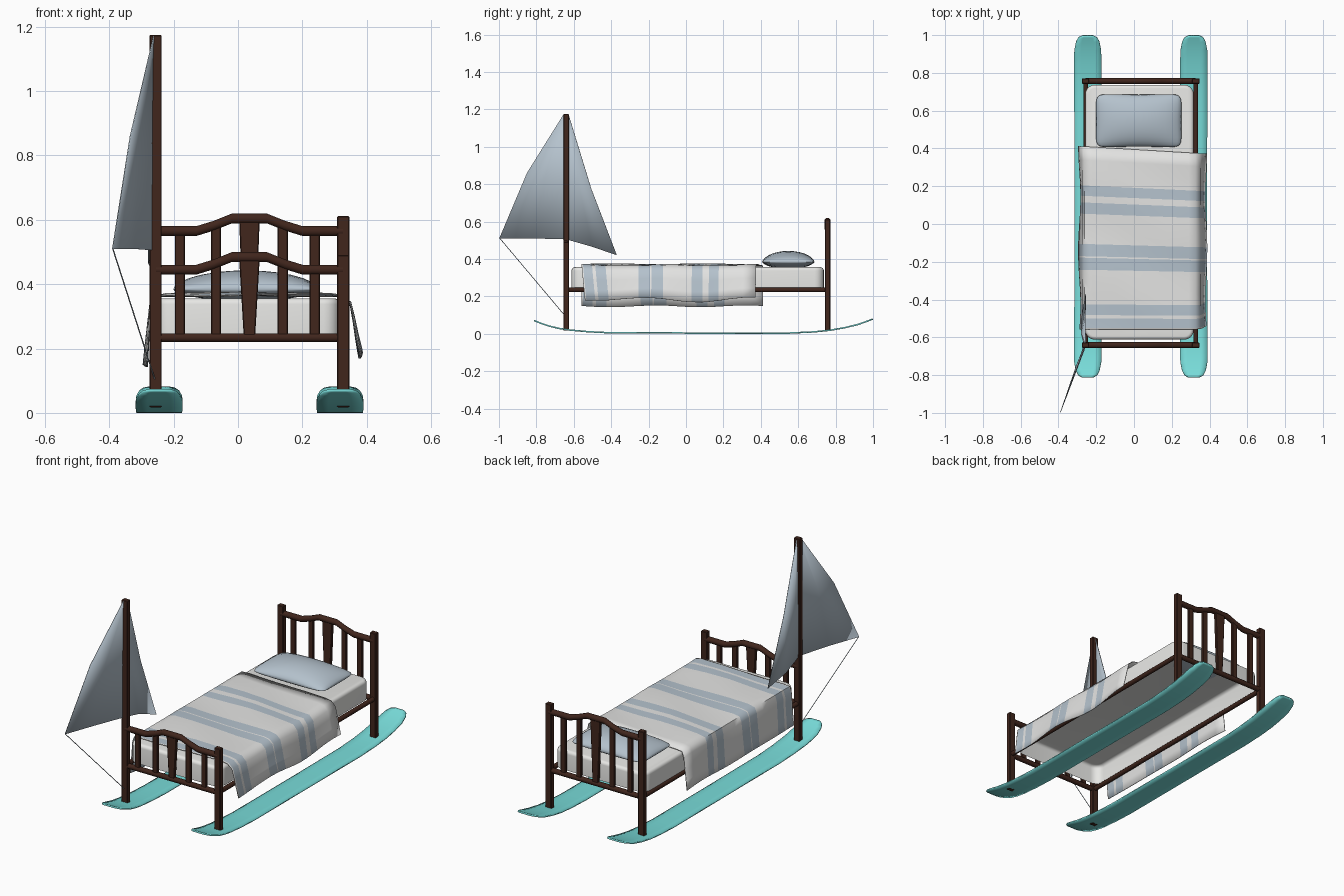
import bpy, bmesh, math
from mathutils import Vector

if "Cube" in bpy.data.objects:
    bpy.data.objects.remove(bpy.data.objects["Cube"])


def material(name, rgb):
    m = bpy.data.materials.new(name)
    m.diffuse_color = (*rgb, 1)
    m.use_nodes = True
    m.node_tree.nodes["Principled BSDF"].inputs["Base Color"].default_value = m.diffuse_color
    return m


WOOD = material("dark wood", (0.052, 0.019, 0.012))
TEAL = material("teal", (0.19, 0.72, 0.70))
BLUE = material("grey blue", (0.46, 0.54, 0.61))
CREAM = material("blanket white", (0.77, 0.77, 0.76))
WHITE = material("mattress white", (0.80, 0.80, 0.78))


def finish(name, bm, mats, smooth=None, merge=False):
    if merge:
        bmesh.ops.remove_doubles(bm, verts=bm.verts, dist=0.0005)
    bmesh.ops.recalc_face_normals(bm, faces=bm.faces)
    me = bpy.data.meshes.new(name)
    bm.to_mesh(me)
    bm.free()
    ob = bpy.data.objects.new(name, me)
    bpy.context.collection.objects.link(ob)
    for m in mats:
        me.materials.append(m)
    if smooth:
        bpy.ops.object.select_all(action='DESELECT')
        ob.select_set(True)
        bpy.context.view_layer.objects.active = ob
        bpy.ops.object.shade_smooth_by_angle(angle=math.radians(smooth))
    return ob


def add_grid(bm, rows, close=False, stripe=None):
    """Skin rows of points; close joins each row into a ring and caps the ends."""
    vs = [[bm.verts.new(p) for p in r] for r in rows]
    n = len(rows[0])
    for i in range(len(vs) - 1):
        for j in range(n if close else n - 1):
            k = (j + 1) % n
            f = bm.faces.new((vs[i][j], vs[i][k], vs[i + 1][k], vs[i + 1][j]))
            if stripe:
                f.material_index = int(stripe(i))
    if close:
        bm.faces.new(vs[0])
        bm.faces.new(vs[-1])


def box(name, lo, hi, mat, bevel=0.0, top=1.0, corner=0.0):
    """Box between two corners; top narrows the lower end.
    corner rounds the plan and leaves the underside open."""
    bm = bmesh.new()
    bmesh.ops.create_cube(bm, size=1)
    for v in bm.verts:
        s = [a + (b - a) * (c + .5) for a, b, c in zip(lo, hi, v.co)]
        if v.co.z < 0:
            mid = (lo[0] + hi[0]) / 2
            s[0] = mid + (s[0] - mid) * top
        v.co = s
    edges = bm.edges[:]
    if corner:
        upright = [e for e in edges if abs(e.verts[0].co.z - e.verts[1].co.z) > .01]
        bmesh.ops.bevel(bm, geom=upright, offset=corner, segments=5, profile=0.5, affect='EDGES')
        edges = [e for e in bm.edges if all(v.co.z > hi[2] - .001 for v in e.verts)]
    bmesh.ops.bevel(bm, geom=edges, offset=bevel, segments=4 if corner else 1,
                    profile=0.5, affect='EDGES')
    if corner:
        under = [f for f in bm.faces if all(v.co.z < lo[2] + .001 for v in f.verts)]
        bmesh.ops.delete(bm, geom=under, context='FACES')
    return finish(name, bm, [mat], 50 if corner else 30)


def tube(name, path, r, mat, sides=8):
    """Tube along a path, rings square to the path's overall direction."""
    d = (Vector(path[-1]) - Vector(path[0])).normalized()
    a = d.cross(Vector((0, 0, 1))).normalized()
    b = a.cross(d)
    ang = [2 * math.pi * (k + .5) / sides for k in range(sides)]
    bm = bmesh.new()
    add_grid(bm, [[Vector(p) + r * (a * math.cos(t) + b * math.sin(t)) for t in ang]
                  for p in path], close=True)
    return finish(name, bm, [mat], 50)


def thicken(ob, t):
    m = ob.modifiers.new("thickness", 'SOLIDIFY')
    m.thickness = t
    m.offset = 0


XL, XR, YF, YB = -0.256, 0.327, -0.641, 0.757
MID = (XL + XR) / 2

# posts, the front left one rising as the mast
for name, x, y, top in (("mast", XL, YF, 1.175), ("front_right_post", XR, YF, 0.49),
                        ("back_left_post", XL, YB, 0.612), ("back_right_post", XR, YB, 0.612)):
    box(name, (x - .019, y - .0145, .017), (x + .019, y + .0145, top), WOOD, 0.003)

# footboard and headboard: bottom rail, arched top rail, slats
for name, y, z in (("footboard", YF, 0.445), ("headboard", YB, 0.565)):
    tube(name + "_bottom_rail", [(XL, y, .234), (XR, y, .234)], 0.0145, WOOD)
    arch = [(-.291, 0), (-.165, 0), (-.11, .017), (-.055, .039),
            (.055, .039), (.11, .017), (.165, 0), (.291, 0)]
    tube(name + "_arched_rail", [(MID + dx, y, z + dz) for dx, dz in arch], 0.0165, WOOD)
    for k, dx in enumerate((-.216, -.104, .104, .203)):
        up = z + (0.018 if abs(dx) < .15 else 0)
        box(f"{name}_slat_{k}", (MID + dx - .016, y - .008, .235),
            (MID + dx + .016, y + .008, up), WOOD, 0.003)
    box(name + "_centre_slat", (MID - .032, y - .009, .235), (MID + .032, y + .009, z + .035),
        WOOD, 0.003, top=0.55)

# side rails
for name, x in (("left_side_rail", XL), ("right_side_rail", XR)):
    tube(name, [(x, YF, .235), (x, YB, .235)], 0.0135, WOOD)

# mattress
box("mattress", (-.258, -.612, .246), (.316, .737, .356), WHITE, 0.018, corner=0.05)

# pillow: two bulging sheets joined at the seam, sides drawn in between the corners
bm = bmesh.new()
N = 14
for side in (1, -1):
    rows = []
    for i in range(N + 1):
        row = []
        for j in range(N + 1):
            u, v = (math.sin(math.pi / 2 * (2 * k / N - 1)) for k in (i, j))
            h = max(0, (1 - u * u) * (1 - v * v)) ** 0.55
            cut = 1 - 0.09 * (u * v) ** 6
            row.append((.025 + .23 * u * cut * (1 - .02 * (1 - v * v)),
                        .547 + .146 * v * cut * (1 - .06 * (1 - u * u)),
                        .384 + side * h * (.059 if side > 0 else .036)))
        rows.append(row)
    add_grid(bm, rows)
finish("pillow", bm, [BLUE], 80, merge=True)

# blanket draped over both sides, stripes follow the rows
section = [(-.288, .147), (-.284, .20), (-.279, .26), (-.273, .33), (-.262, .358), (-.22, .366),
           (-.1, .368), (.03, .37), (.17, .368), (.29, .366), (.325, .36), (.35, .338),
           (.36, .29), (.37, .235), (.381, .182)]
bands = [(.205, .15), (.115, .055), (-.105, -.17), (-.178, -.242), (-.425, -.482), (-.50, -.55)]
ys = sorted([y for b in bands for y in b] + [.412, .34, .27, .01, -.05, -.30, -.365, -.558], reverse=True)
rows = []
for y in ys:
    row = []
    for k, (x, z) in enumerate(section):
        s = (x - section[0][0]) / .669
        hang = max(0, (.36 - z) / .2)
        yy = y - .04 * s * (y + .558) / .97 + (.02 * hang * s if y < -.4 else 0)
        x += .006 * hang * math.sin(11 * y + k * .2)
        z += .005 * math.sin(13 * y + 9 * x) + .010 * hang * math.sin(9 * y + 4 * s) * s
        row.append((x, yy, max(z, .362) if hang < .02 else z))
    rows.append(row)
bm = bmesh.new()
add_grid(bm, rows, stripe=lambda i: any(b < (ys[i] + ys[i + 1]) / 2 < a for a, b in bands))
thicken(finish("striped_blanket", bm, [CREAM, BLUE], 60), 0.004)

# skis: (y, half width, height), turned up at both ends
stations = [(-.812, .030, .071), (-.80, .050, .066), (-.775, .063, .056), (-.73, .072, .041),
            (-.68, .073, .029), (-.62, .073, .020), (-.52, .072, .011), (-.4, .071, .005),
            (.1, .070, .004), (.55, .071, .004), (.68, .072, .010), (.77, .073, .019),
            (.85, .073, .033), (.92, .071, .050), (.965, .062, .066), (.988, .049, .075),
            (.998, .028, .079)]
for name, x in (("left_ski", -.245), ("right_ski", .317)):
    bm = bmesh.new()
    add_grid(bm, [[(x + w * t, y, z) for t in (-1, -.5, 0, .5, 1)] for y, w, z in stations])
    thicken(finish(name, bm, [TEAL], 50), 0.008)

# sail: foot, belly and head lines running through the mast
foot = [(-.39, -.998, .51), (-.325, -.82, .51), (-.264, -.64, .505), (-.278, -.5, .465), (-.255, -.37, .42)]
belly = [(-.335, -.85, .86), (-.305, -.75, .85), (-.262, -.64, .835), (-.280, -.575, .80), (-.258, -.507, .777)]
head = [(-.262, -.655, 1.172), (-.26, -.648, 1.172), (-.258, -.64, 1.172), (-.257, -.635, 1.172), (-.256, -.628, 1.172)]
bm = bmesh.new()
add_grid(bm, [foot, belly, head])
thicken(finish("sail", bm, [BLUE], 60), 0.003)

# rope from the sail corner to the mast
tube("sail_rope", [(-.389, -.995, .51), (-.257, -.65, .10)], 0.002, BLUE, 6)
